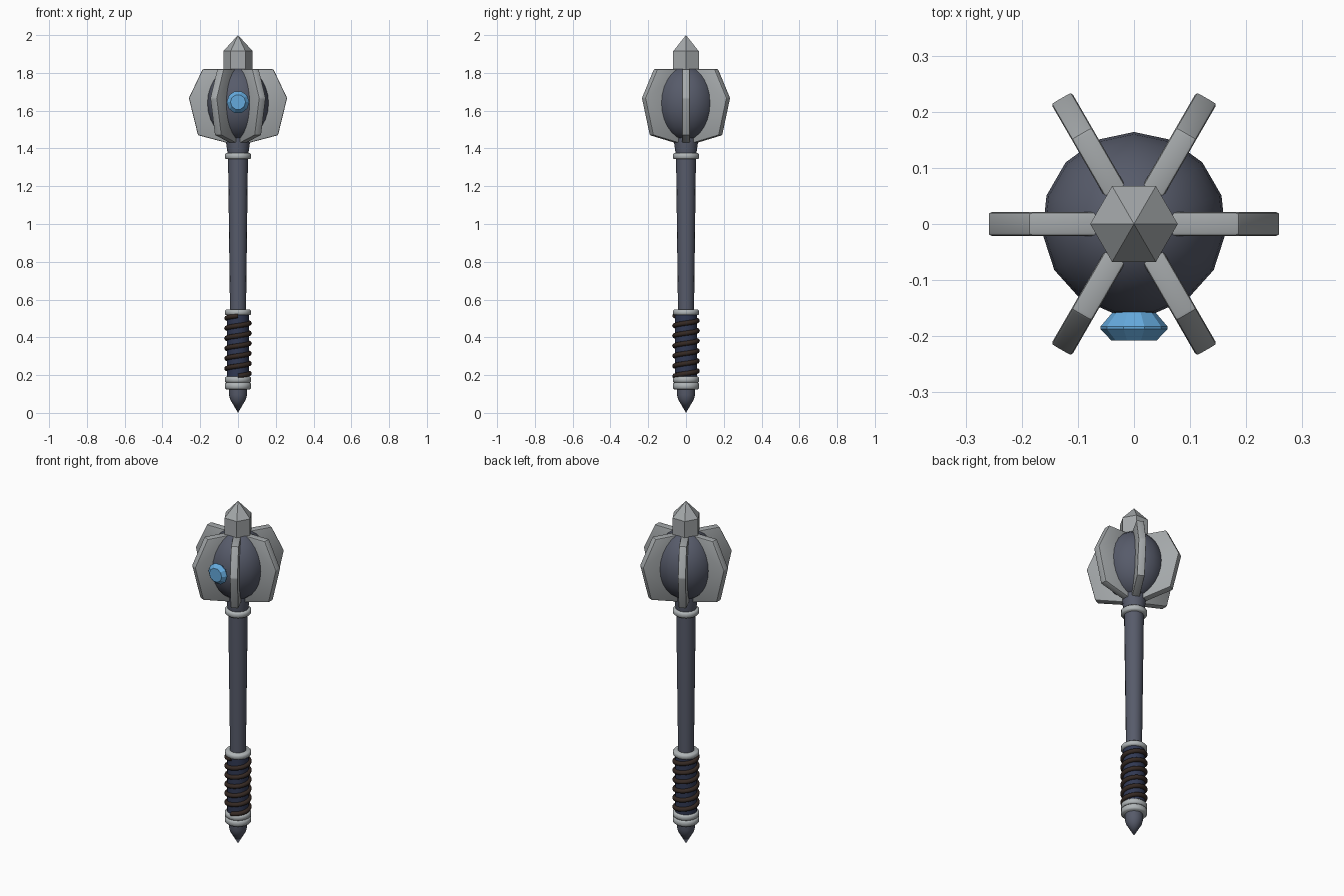
import bpy, bmesh, math
from mathutils import Matrix

if "Cube" in bpy.data.objects:
    bpy.data.objects.remove(bpy.data.objects["Cube"])


def material(name, color):
    m = bpy.data.materials.new(name)
    m.diffuse_color = (*color, 1)
    m.use_nodes = True
    m.node_tree.nodes["Principled BSDF"].inputs["Base Color"].default_value = m.diffuse_color
    return m


steel = material("light steel", (0.37, 0.39, 0.40))
ring_steel = material("pale ring metal", (0.43, 0.46, 0.47))
iron = material("dark iron", (0.095, 0.105, 0.145))
navy = material("navy leather", (0.03, 0.04, 0.085))
brown = material("brown cord", (0.035, 0.022, 0.017))
blue = material("blue gem", (0.13, 0.40, 0.72))


def add_object(name, bm, mat, smooth=None):
    bmesh.ops.recalc_face_normals(bm, faces=bm.faces)
    mesh = bpy.data.meshes.new(name)
    bm.to_mesh(mesh)
    bm.free()
    mesh.materials.append(mat)
    ob = bpy.data.objects.new(name, mesh)
    bpy.context.collection.objects.link(ob)
    if smooth:
        bpy.ops.object.select_all(action='DESELECT')
        ob.select_set(True)
        bpy.context.view_layer.objects.active = ob
        bpy.ops.object.shade_smooth_by_angle(angle=math.radians(smooth))
    return ob


def lathe(name, profile, sides, mat, smooth=None, start=0.0, transform=None):
    """Spin (radius, z) points around z; a zero radius makes a tip."""
    bm = bmesh.new()
    rings = []
    for r, z in profile:
        if r == 0:
            rings.append([bm.verts.new((0, 0, z))] * sides)
        else:
            angles = [start + math.tau * i / sides for i in range(sides)]
            rings.append([bm.verts.new((r * math.cos(a), r * math.sin(a), z)) for a in angles])
    for low, high in zip(rings, rings[1:]):
        for i in range(sides):
            j = (i + 1) % sides
            bm.faces.new(dict.fromkeys((low[i], low[j], high[j], high[i])))
    for ring, (r, z) in ((rings[0], profile[0]), (rings[-1], profile[-1])):
        if r > 0:
            bm.faces.new(ring)
    if transform:
        bm.transform(transform)
    return add_object(name, bm, mat, smooth)


# Shaft, neck and pommel
lathe("shaft", [(0.042, 0.50), (0.053, 1.38)], 16, iron, 30)
lathe("neck", [(0.053, 1.36), (0.063, 1.43), (0.063, 1.48)], 16, iron, 30)
lathe("pommel", [(0, 0), (0.042, 0.072), (0.048, 0.095), (0.048, 0.14)], 16, iron, 30)

# Metal rings with rounded rims
for name, low, high in (("neck_ring", 1.343, 1.376), ("upper_grip_ring", 0.517, 0.547),
                        ("lower_grip_ring", 0.160, 0.192), ("pommel_ring", 0.125, 0.160)):
    lathe(name, [(0.063, low), (0.070, low + 0.007), (0.070, high - 0.007), (0.063, high)],
          20, ring_steel, 50)

# Grip core and spiral cord
lathe("grip", [(0.058, 0.18), (0.058, 0.53)], 20, navy, 30)
turns, steps, cord_r = 6, 24, 0.013
bm = bmesh.new()
rings = []
for k in range(turns * steps + 1):
    a = math.tau * k / steps - math.pi / 2
    z = 0.195 + 0.32 * k / (turns * steps)
    ring = []
    for s in range(8):
        t = math.tau * s / 8
        r = 0.060 + cord_r * math.cos(t)
        ring.append(bm.verts.new((r * math.cos(a), r * math.sin(a), z + cord_r * math.sin(t))))
    rings.append(ring)
for p, q in zip(rings, rings[1:]):
    for s in range(8):
        bm.faces.new((p[s], p[(s + 1) % 8], q[(s + 1) % 8], q[s]))
bm.faces.new(rings[0])
bm.faces.new(rings[-1])
add_object("spiral_cord", bm, brown, 60)

# Egg-shaped head core
core = [(0.164 * math.sin(math.pi * i / 14) if 0 < i < 14 else 0,
         1.64 - 0.20 * math.cos(math.pi * i / 14)) for i in range(15)]
lathe("head_core", core, 15, iron, 60, start=math.pi / 2)

# Six flanges around the head
outline = [(0.03, 1.425), (0.06, 1.43), (0.212, 1.47), (0.26, 1.667), (0.187, 1.82), (0.03, 1.82)]
for n in range(6):
    bm = bmesh.new()
    face = bm.faces.new([bm.verts.new((x, -0.021, z)) for x, z in outline])
    out = bmesh.ops.extrude_face_region(bm, geom=[face])
    bmesh.ops.translate(bm, verts=[v for v in out["geom"] if isinstance(v, bmesh.types.BMVert)],
                        vec=(0, 0.042, 0))
    bmesh.ops.recalc_face_normals(bm, faces=bm.faces)
    bmesh.ops.bevel(bm, geom=bm.edges[:], offset=0.006, segments=2, profile=0.5, affect='EDGES')
    bm.transform(Matrix.Rotation(n * math.pi / 3, 4, 'Z'))
    add_object(f"flange_{n + 1}", bm, steel, 30)

# Hexagonal top spike
lathe("top_spike", [(0.078, 1.80), (0.078, 1.915), (0, 2.0)], 6, steel)

# Faceted gem set in the front
lathe("front_gem", [(0, 0.11), (0.036, 0.155), (0.060, 0.183), (0.060, 0.187), (0.040, 0.208)],
      10, blue, transform=Matrix.Translation((0, 0, 1.645)) @ Matrix.Rotation(math.pi / 2, 4, 'X'))
